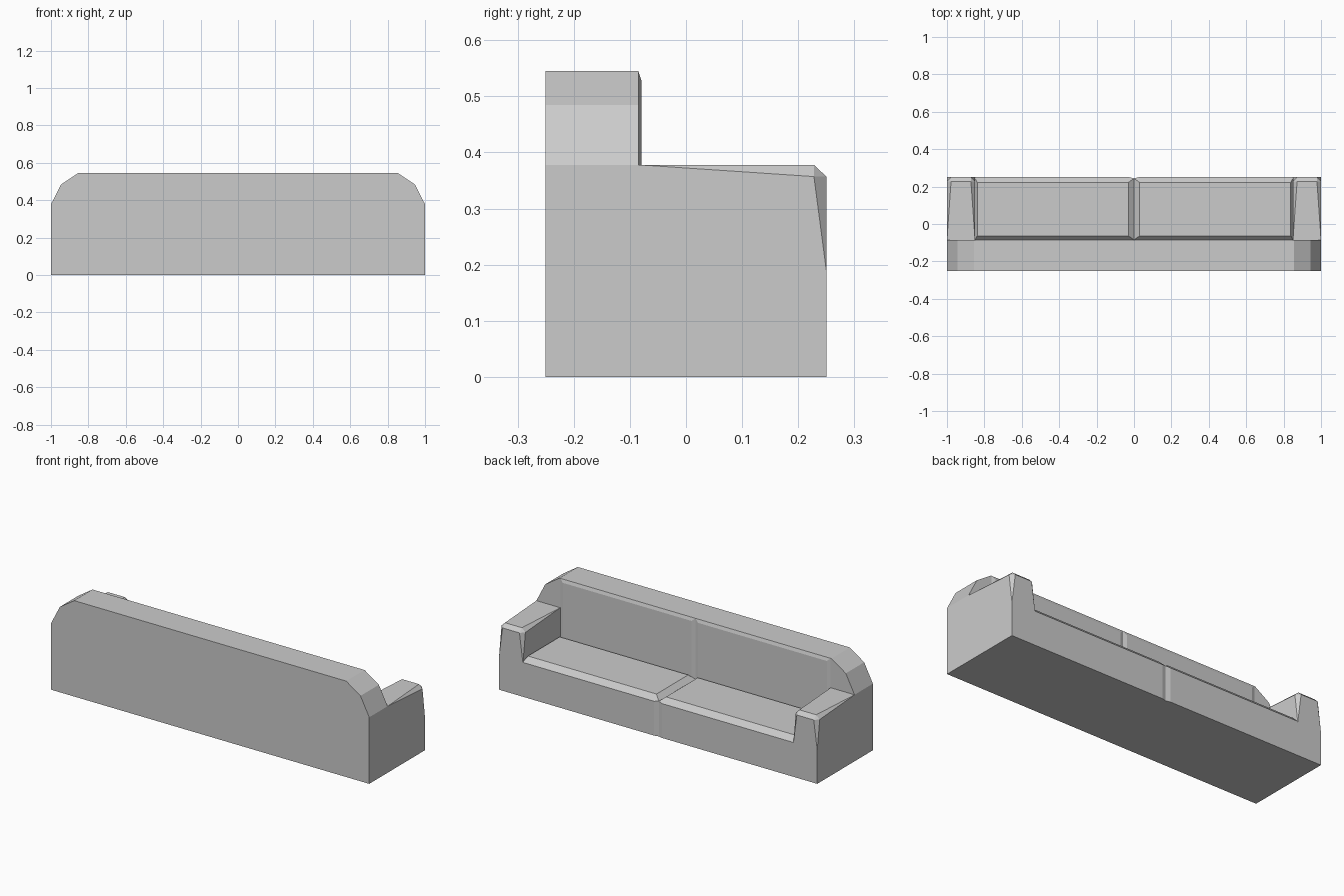
import bpy, bmesh, math

if "Cube" in bpy.data.objects:
    bpy.data.objects.remove(bpy.data.objects["Cube"])

fabric = bpy.data.materials.new("grey_fabric")
fabric.use_nodes = True
grey = (0.6, 0.6, 0.6, 1)
fabric.diffuse_color = grey
fabric.node_tree.nodes["Principled BSDF"].inputs["Base Color"].default_value = grey


def finish(name, bm):
    bmesh.ops.recalc_face_normals(bm, faces=bm.faces)
    mesh = bpy.data.meshes.new(name)
    bm.to_mesh(mesh)
    bm.free()
    mesh.materials.append(fabric)
    obj = bpy.data.objects.new(name, mesh)
    bpy.context.collection.objects.link(obj)
    return obj


def hull(name, points, side):
    """Convex faceted solid, mirrored to the given side."""
    bm = bmesh.new()
    for x, y, z in points:
        bm.verts.new((x * side, y, z))
    bmesh.ops.convex_hull(bm, input=bm.verts[:])
    loose = [v for v in bm.verts if not v.link_faces]
    bmesh.ops.delete(bm, geom=loose, context='VERTS')
    bmesh.ops.dissolve_limit(bm, angle_limit=math.radians(1),
                             verts=bm.verts[:], edges=bm.edges[:])
    return finish(name, bm)


def rect(x0, x1, y0, y1, z):
    return [(x, y, z) for x in (x0, x1) for y in (y0, y1)]


BACK, INNER = -0.085, 0.85

# Backrest: chamfered outline extruded in depth
half = [(1, 0), (1, 0.378), (0.945, 0.485), (0.855, 0.545)]
outline = half + [(-x, z) for x, z in reversed(half)]
bm = bmesh.new()
face = bm.faces.new([bm.verts.new((x, -0.25, z)) for x, z in outline])
ext = bmesh.ops.extrude_face_region(bm, geom=[face])["geom"]
bmesh.ops.translate(bm, vec=(0, BACK + 0.25, 0),
                    verts=[g for g in ext if isinstance(g, bmesh.types.BMVert)])
finish("backrest", bm)

for side, label in ((1, "left"), (-1, "right")):
    # Arm: upper front corner chamfers fade out downwards and backwards
    arm = rect(INNER, 1, BACK, 0.25, 0)
    arm += [(x, 0.25, 0.19) for x in (INNER, 1)]
    arm += [(x, BACK, 0.378) for x in (INNER, 1)]
    for edge, inset in ((1, 0.978), (INNER, 0.872)):
        arm += [(edge, 0.228, 0.357), (inset, 0.25, 0.357), (inset, 0.228, 0.378)]
    hull(label + "_arm", arm, side)

    # Seat: base with a bevelled cushion top and a front seam at the middle
    seat = rect(0, INNER, BACK, 0.244, 0)
    seat += rect(0, INNER, BACK, 0.244, 0.2)
    seat += [(x, 0.25, z) for x in (0.025, INNER) for z in (0, 0.195)]
    seat += rect(0.03, INNER - 0.012, BACK + 0.022, 0.222, 0.224)
    hull(label + "_seat", seat, side)

    # Back cushion: shallow raised panel
    panel = [(x, BACK, z) for x in (0, INNER) for z in (0.2, 0.545)]
    panel += [(x, BACK + 0.006, z) for x in (0.02, INNER - 0.02) for z in (0.2, 0.527)]
    hull(label + "_back_cushion", panel, side)
